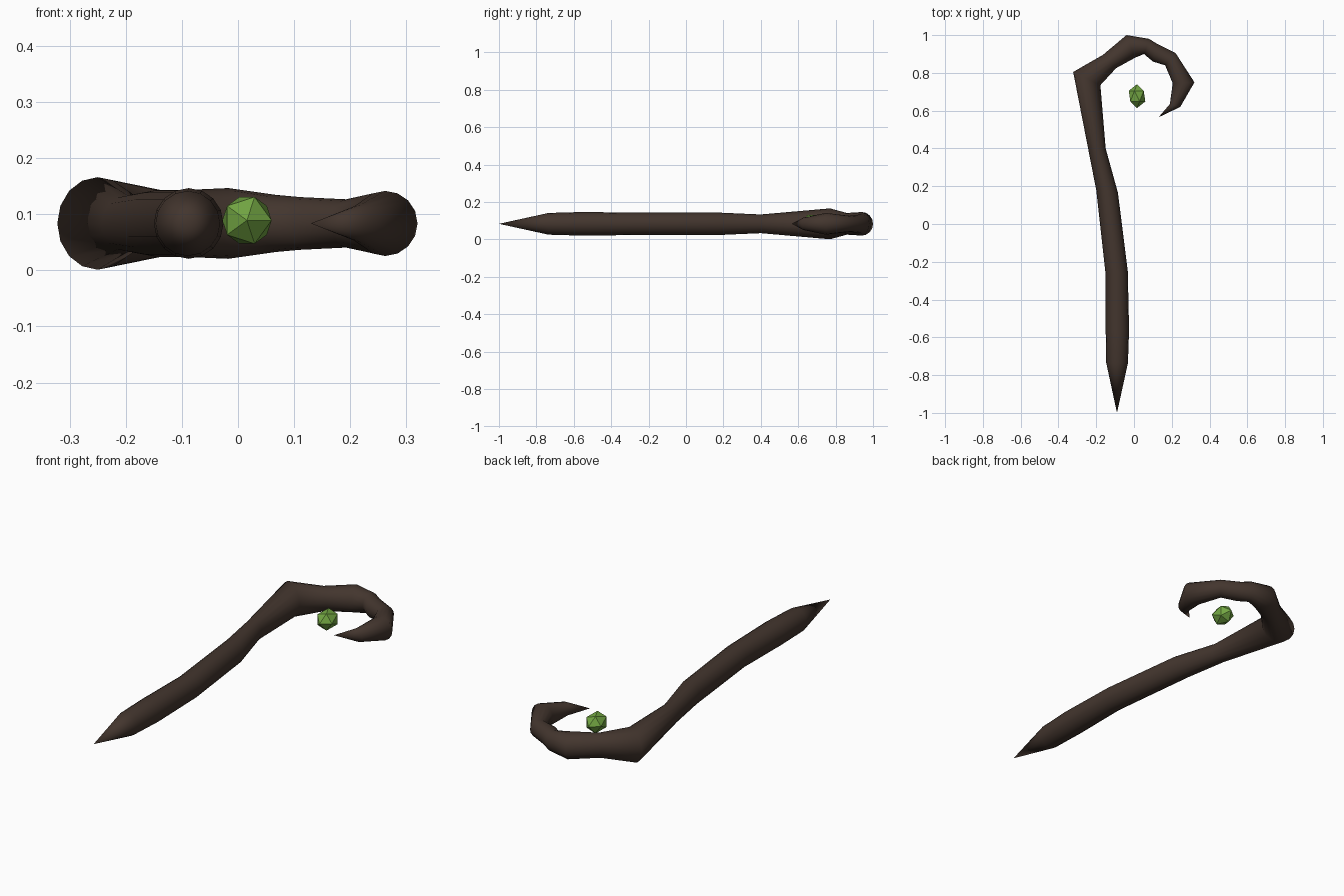
import bpy, bmesh, math
from mathutils import Vector, Matrix

if "Cube" in bpy.data.objects:
    bpy.data.objects.remove(bpy.data.objects["Cube"])

MID_Z = 0.0835
SIDES = 16


def material(name, rgb):
    m = bpy.data.materials.new(name)
    m.diffuse_color = (*rgb, 1)
    m.use_nodes = True
    m.node_tree.nodes["Principled BSDF"].inputs["Base Color"].default_value = m.diffuse_color
    return m


def add_object(name, bm, mat, smooth):
    mesh = bpy.data.meshes.new(name)
    bmesh.ops.recalc_face_normals(bm, faces=bm.faces)
    for f in bm.faces:
        f.smooth = smooth
    bm.to_mesh(mesh)
    bm.free()
    mesh.materials.append(mat)
    ob = bpy.data.objects.new(name, mesh)
    bpy.context.collection.objects.link(ob)
    return ob


bark = material("dark_bark", (0.056, 0.036, 0.027))
green = material("green_crystal", (0.17, 0.38, 0.055))

# Wooden staff: each ring is outer edge x, y, inner edge x, y, vertical radius
rings = [
    (-0.147, -0.735, -0.032, -0.735, 0.058),
    (-0.150, -0.56, -0.026, -0.56, 0.063),
    (-0.150, -0.27, -0.033, -0.25, 0.060),
    (-0.200, 0.18, -0.085, 0.165, 0.060),
    (-0.243, 0.40, -0.150, 0.40, 0.050),
    (-0.322, 0.805, -0.178, 0.735, 0.0825),
    (-0.165, 0.895, -0.095, 0.825, 0.058),
    (-0.040, 1.00, 0.005, 0.88, 0.063),
    (0.080, 0.98, 0.053, 0.90, 0.051),
    (0.120, 0.955, 0.100, 0.86, 0.047),
    (0.220, 0.905, 0.165, 0.84, 0.043),
    (0.320, 0.75, 0.205, 0.745, 0.058),
    (0.245, 0.62, 0.190, 0.635, 0.033),
]
bm = bmesh.new()
loops = []
for ox, oy, ix, iy, rz in rings:
    outer, inner = Vector((ox, oy, MID_Z)), Vector((ix, iy, MID_Z))
    centre, half = (outer + inner) / 2, (outer - inner) / 2
    loop = []
    for k in range(SIDES):
        a = 2 * math.pi * k / SIDES
        loop.append(bm.verts.new(centre + half * math.cos(a) + Vector((0, 0, rz * math.sin(a)))))
    loops.append(loop)
for a, b in zip(loops, loops[1:]):
    for k in range(SIDES):
        n = (k + 1) % SIDES
        bm.faces.new((a[k], a[n], b[n], b[k]))

# Pointed foot and pointed end of the crook
for loop, point in ((loops[0], (-0.09, -1.0)), (loops[-1], (0.13, 0.565))):
    tip = bm.verts.new((*point, MID_Z))
    for k in range(SIDES):
        bm.faces.new((loop[k], loop[(k + 1) % SIDES], tip))
add_object("staff", bm, bark, True)

# Floating crystal: a faceted ball stretched along the staff
bm = bmesh.new()
bmesh.ops.create_icosphere(bm, subdivisions=1, radius=1.0)
bm.transform(Matrix.Translation((0.016, 0.677, 0.089))
             @ Matrix.Diagonal((0.049, 0.063, 0.049, 1))
             @ Matrix.Rotation(math.pi / 2, 4, 'X'))
add_object("crystal", bm, green, False)
